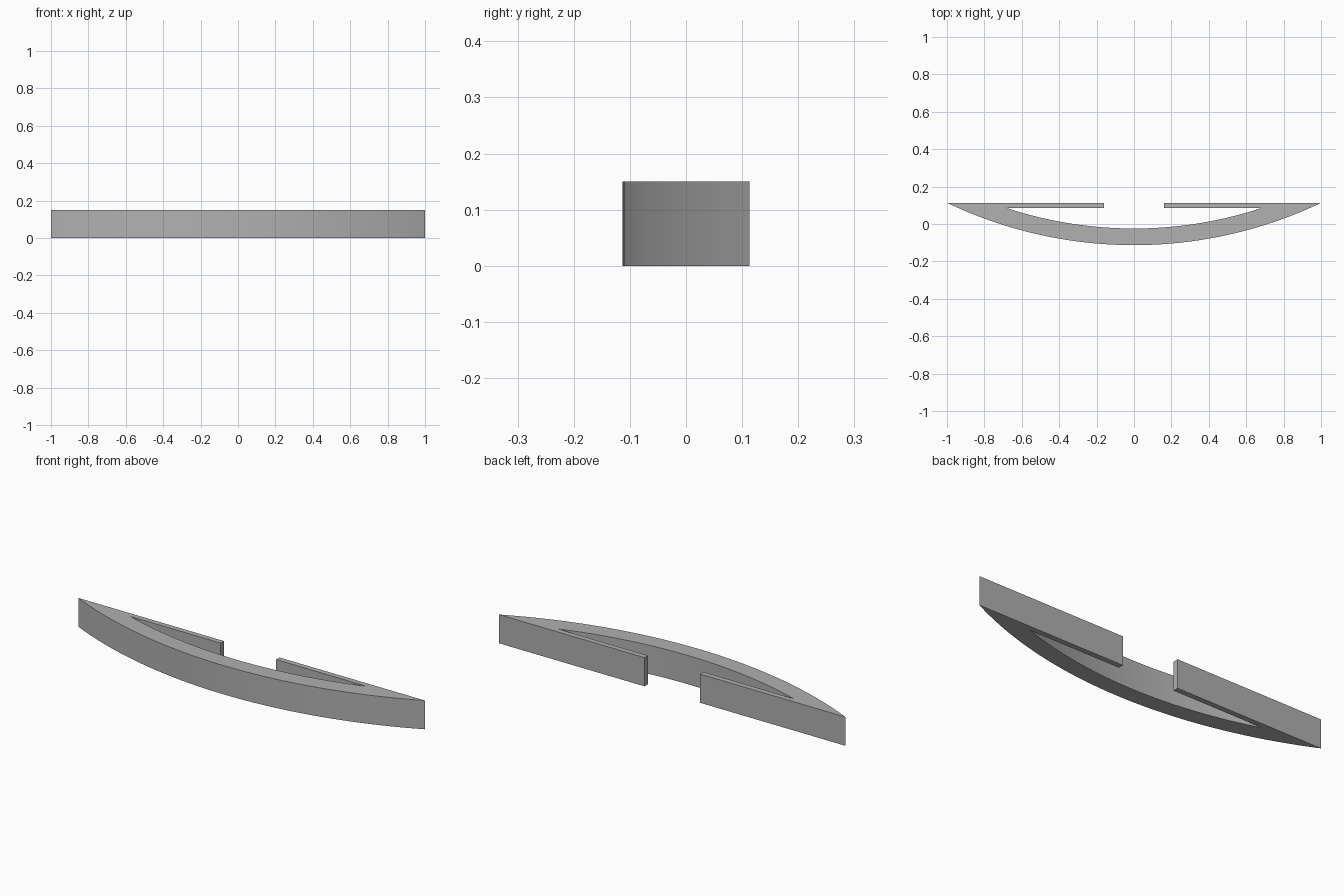
import bpy
import bmesh
import math

HEIGHT = 0.15
BACK_Y = 0.113      # flat back face
INNER_Y = 0.085     # inside face of the back strips
GAP = 0.16          # half width of the opening in the back

if "Cube" in bpy.data.objects:
    bpy.data.objects.remove(bpy.data.objects["Cube"], do_unlink=True)


def arc(half_width, end_y, low_y, steps=40):
    """Points of a shallow circular arc from -x to +x, sagging to low_y."""
    sag = end_y - low_y
    radius = (half_width ** 2 + sag ** 2) / (2 * sag)
    limit = math.asin(half_width / radius)
    angles = [limit * (2 * i / steps - 1) for i in range(steps + 1)]
    return [(radius * math.sin(a), low_y + radius * (1 - math.cos(a))) for a in angles]


# Grey material
grey = bpy.data.materials.new("plain grey")
grey.use_nodes = True
colour = (0.44, 0.44, 0.44, 1)
grey.diffuse_color = colour
grey.node_tree.nodes["Principled BSDF"].inputs["Base Color"].default_value = colour

# Outline: bowed front, right strip, hollow, left strip
outline = arc(1.0, BACK_Y, -BACK_Y)
outline += [(GAP, BACK_Y), (GAP, INNER_Y)]
outline += reversed(arc(0.68, INNER_Y, -0.024))
outline += [(-GAP, INNER_Y), (-GAP, BACK_Y)]

# Extrude the outline to full height
bm = bmesh.new()
base = bm.faces.new([bm.verts.new((x, y, 0)) for x, y in outline])
top = bmesh.ops.extrude_face_region(bm, geom=[base], use_keep_orig=True)["geom"]
bmesh.ops.translate(bm, vec=(0, 0, HEIGHT),
                    verts=[g for g in top if isinstance(g, bmesh.types.BMVert)])
bmesh.ops.recalc_face_normals(bm, faces=bm.faces)
mesh = bpy.data.meshes.new("bowed_handle")
bm.to_mesh(mesh)
bm.free()
mesh.materials.append(grey)

handle = bpy.data.objects.new("bowed_handle", mesh)
bpy.context.collection.objects.link(handle)
bpy.ops.object.select_all(action="DESELECT")
handle.select_set(True)
bpy.context.view_layer.objects.active = handle
bpy.ops.object.shade_smooth_by_angle(angle=math.radians(10))
